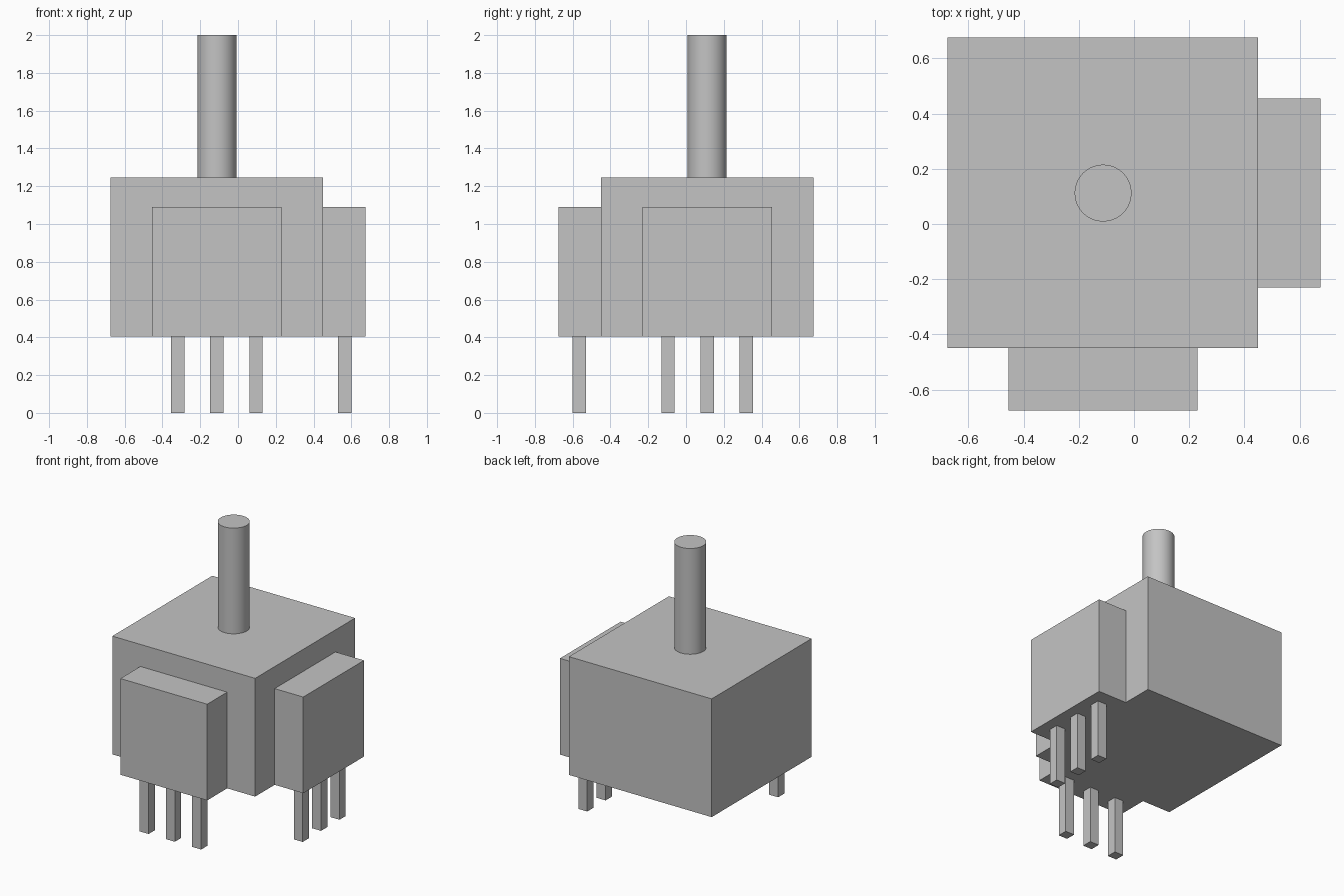
import bpy
import math

cube = bpy.data.objects.get("Cube")
if cube:
    bpy.data.objects.remove(cube, do_unlink=True)

# Single grey material
grey = bpy.data.materials.new("light_grey")
grey.use_nodes = True
colour = (0.55, 0.55, 0.55, 1)
grey.diffuse_color = colour
grey.node_tree.nodes["Principled BSDF"].inputs["Base Color"].default_value = colour

BASE = 0.405           # underside of the housing
AXIS = (-0.112, 0.112)  # shaft centre
PIN = 0.07             # pin thickness
PITCH = 0.207          # pin spacing
OUTER = 0.675          # outer face of the switch blocks
INNER = 0.45           # face of the body


def box(name, low, high):
    bpy.ops.mesh.primitive_cube_add(
        size=1, location=[(a + b) / 2 for a, b in zip(low, high)])
    obj = bpy.context.object
    obj.name = name
    obj.scale = [b - a for a, b in zip(low, high)]
    bpy.ops.object.transform_apply(location=False, rotation=False, scale=True)
    obj.data.materials.append(grey)
    return obj


def pin(name, x, y):
    h = PIN / 2
    box(name, (x - h, y - h, 0), (x + h, y + h, BASE))


# Main body
box("body", (-OUTER, -INNER, BASE), (INNER, OUTER, 1.247))

# Switch blocks on the front and left sides
half, top = 0.342, 1.09
box("front_block", (AXIS[0] - half, -OUTER, BASE), (AXIS[0] + half, -INNER, top))
box("left_block", (INNER, AXIS[1] - half, BASE), (OUTER, AXIS[1] + half, top))

# Three pins under each block
row = (INNER + OUTER) / 2 + 0.003
for i in (-1, 0, 1):
    pin(f"front_pin_{i + 2}", AXIS[0] + i * PITCH, -row)
    pin(f"left_pin_{i + 2}", row, AXIS[1] + i * PITCH)

# Round shaft
bpy.ops.mesh.primitive_cylinder_add(
    vertices=64, radius=0.103, depth=2 - 1.247,
    location=(*AXIS, (2 + 1.247) / 2))
shaft = bpy.context.object
shaft.name = "shaft"
shaft.data.materials.append(grey)
bpy.ops.object.shade_smooth_by_angle(angle=math.radians(30))
